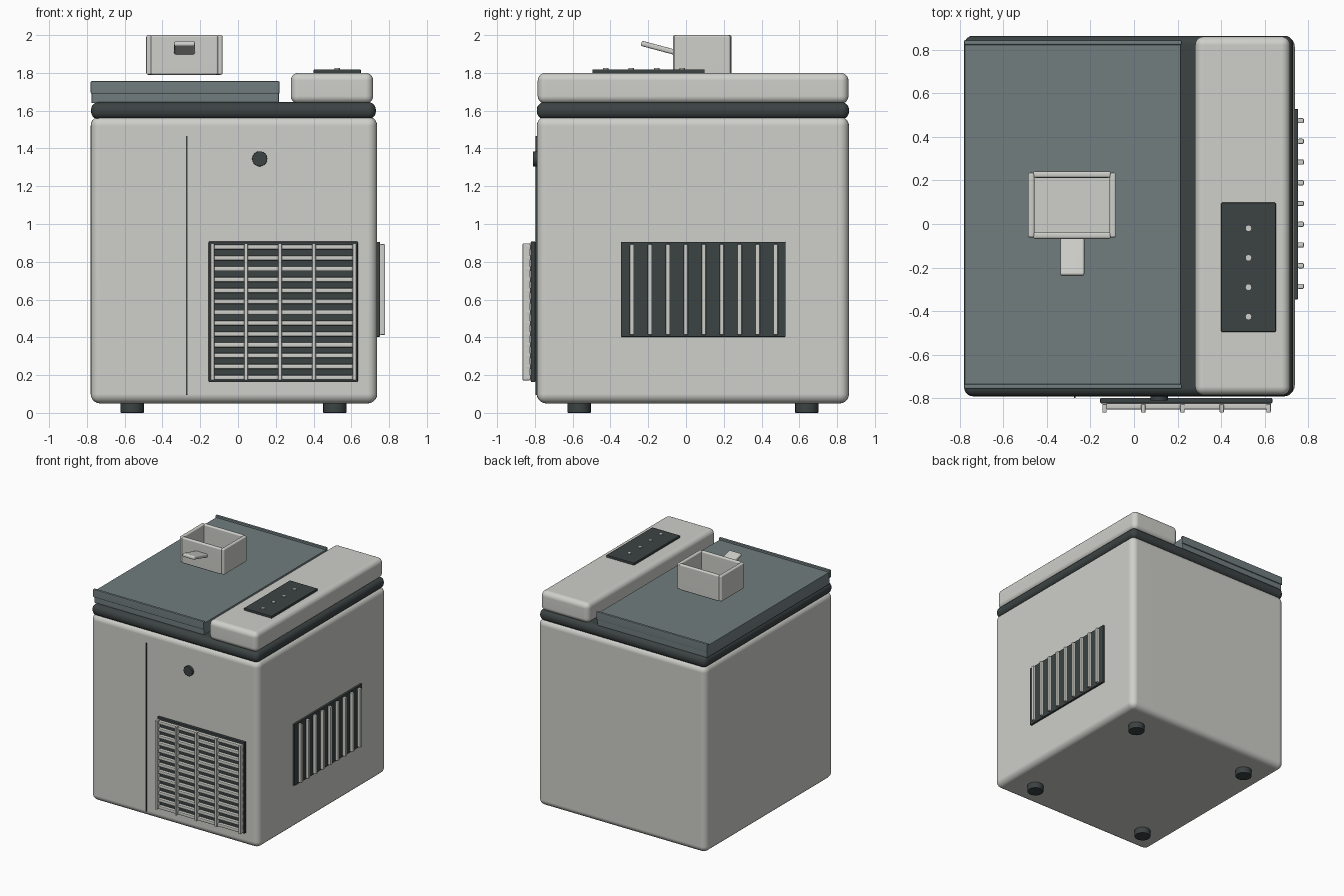
import bpy, bmesh, math
from mathutils import Matrix

if "Cube" in bpy.data.objects:
    bpy.data.objects.remove(bpy.data.objects["Cube"])


def mat(name, r, g, b):
    m = bpy.data.materials.new(name)
    m.diffuse_color = (r, g, b, 1)
    m.use_nodes = True
    m.node_tree.nodes["Principled BSDF"].inputs["Base Color"].default_value = m.diffuse_color
    return m


LIGHT = mat("light_grey", 0.62, 0.62, 0.59)
DARK = mat("charcoal", 0.045, 0.055, 0.055)
LID = mat("slate_lid", 0.165, 0.205, 0.21)


def finish(bm, name, m, weighted=True):
    me = bpy.data.meshes.new(name)
    bm.to_mesh(me)
    bm.free()
    me.materials.append(m)
    ob = bpy.data.objects.new(name, me)
    bpy.context.collection.objects.link(ob)
    bpy.ops.object.select_all(action='DESELECT')
    ob.select_set(True)
    bpy.context.view_layer.objects.active = ob
    bpy.ops.object.shade_smooth_by_angle(angle=math.radians(35))
    if weighted:
        w = ob.modifiers.new("flat_faces", 'WEIGHTED_NORMAL')
        w.keep_sharp = True
    return ob


def box(name, x, y, z, m, bevel=0.0, seg=3):
    """Rounded box given by its (min, max) along each axis."""
    bm = bmesh.new()
    bmesh.ops.create_cube(bm, size=1)
    size = [b - a for a, b in (x, y, z)]
    bmesh.ops.scale(bm, vec=size, verts=bm.verts)
    if bevel:
        bmesh.ops.bevel(bm, geom=bm.edges[:], offset=bevel, segments=seg,
                        profile=0.5, affect='EDGES')
    ob = finish(bm, name, m)
    ob.location = [(a + b) / 2 for a, b in (x, y, z)]
    return ob


def disc(name, loc, r, depth, m, rot=None, bevel=0.0, n=24):
    bm = bmesh.new()
    bmesh.ops.create_cone(bm, cap_ends=True, segments=n, radius1=r, radius2=r, depth=depth)
    if bevel:
        rim = [e for e in bm.edges if abs(e.verts[0].co.z - e.verts[1].co.z) < 1e-5]
        bmesh.ops.bevel(bm, geom=rim, offset=bevel, segments=2, profile=0.5, affect='EDGES')
    if rot:
        bmesh.ops.transform(bm, matrix=rot, verts=bm.verts)
    ob = finish(bm, name, m)
    ob.location = loc
    return ob


# Main cabinet and dark rim
box("cabinet", (-0.78, 0.737), (-0.79, 0.863), (0.05, 1.57), LIGHT, 0.05, 5)
box("rim_band", (-0.778, 0.73), (-0.79, 0.863), (1.555, 1.645), DARK, 0.04, 5)

# Control housing on the right
box("control_housing", (0.28, 0.716), (-0.785, 0.86), (1.637, 1.80), LIGHT, 0.04, 5)
box("control_panel", (0.40, 0.65), (-0.495, 0.098), (1.795, 1.818), DARK, 0.004, 2)
for i in range(4):
    disc(f"panel_button_{i + 1}", (0.525, -0.02 - 0.135 * i, 1.82), 0.015, 0.012, LIGHT, n=16)

# Lid with a raised rail along the front and back edges
box("lid", (-0.776, 0.216), (-0.745, 0.835), (1.64, 1.74), LID, 0.006, 2)
for name, y in (("front", -0.745), ("back", 0.832)):
    box(f"lid_rail_{name}", (-0.78, 0.22), (y - 0.011, y + 0.011), (1.69, 1.756), LID, 0.006, 2)

# Open ice scoop resting over the lid
box("scoop_floor", (-0.47, -0.10), (-0.05, 0.225), (1.79, 1.815), LIGHT, 0.004, 2)
for name, x in (("left", -0.486), ("right", -0.112)):
    box(f"scoop_wall_{name}", (x, x + 0.03), (-0.062, 0.235), (1.79, 2.0), LIGHT, 0.01)
for name, y in (("front", -0.068), ("back", 0.212)):
    box(f"scoop_wall_{name}", (-0.462, -0.106), (y, y + 0.03), (1.79, 2.0), LIGHT, 0.01)
handle = box("scoop_handle", (-0.338, -0.228), (-0.24, -0.055), (1.919, 1.947), LIGHT, 0.01)
handle.rotation_euler.x = math.radians(-15)

# Front door seam and round button
box("front_seam", (-0.276, -0.268), (-0.797, -0.785), (0.095, 1.467), DARK)
disc("front_button", (0.115, -0.797, 1.345), 0.04, 0.026, DARK,
     Matrix.Rotation(math.pi / 2, 4, 'X'), 0.003)

# Front grille
box("front_grille_back", (-0.155, 0.634), (-0.822, -0.797), (0.163, 0.907), DARK, 0.005, 2)
for i in range(13):
    z = 0.188 + 0.0575 * i
    box(f"front_grille_slat_{i + 1}", (-0.128, 0.628), (-0.85, -0.82), (z - 0.013, z + 0.013), LIGHT, 0.007, 2)
for i, x in enumerate((-0.135, 0.043, 0.222, 0.402, 0.617)):
    box(f"front_grille_post_{i + 1}", (x - 0.01, x + 0.01), (-0.865, -0.825), (0.172, 0.897), LIGHT, 0.005, 2)

# Side vent
box("side_vent_back", (0.733, 0.753), (-0.345, 0.527), (0.403, 0.905), DARK, 0.004, 2)
for i in range(9):
    y = -0.286 + 0.095 * i
    box(f"side_vent_slat_{i + 1}", (0.75, 0.779), (y - 0.012, y + 0.012), (0.413, 0.893), LIGHT, 0.006, 2)

# Feet
for nx, x in (("left", -0.56), ("right", 0.513)):
    for ny, y in (("front", -0.566), ("back", 0.64)):
        disc(f"foot_{ny}_{nx}", (x, y, 0.03), 0.062, 0.06, DARK, bevel=0.004)
